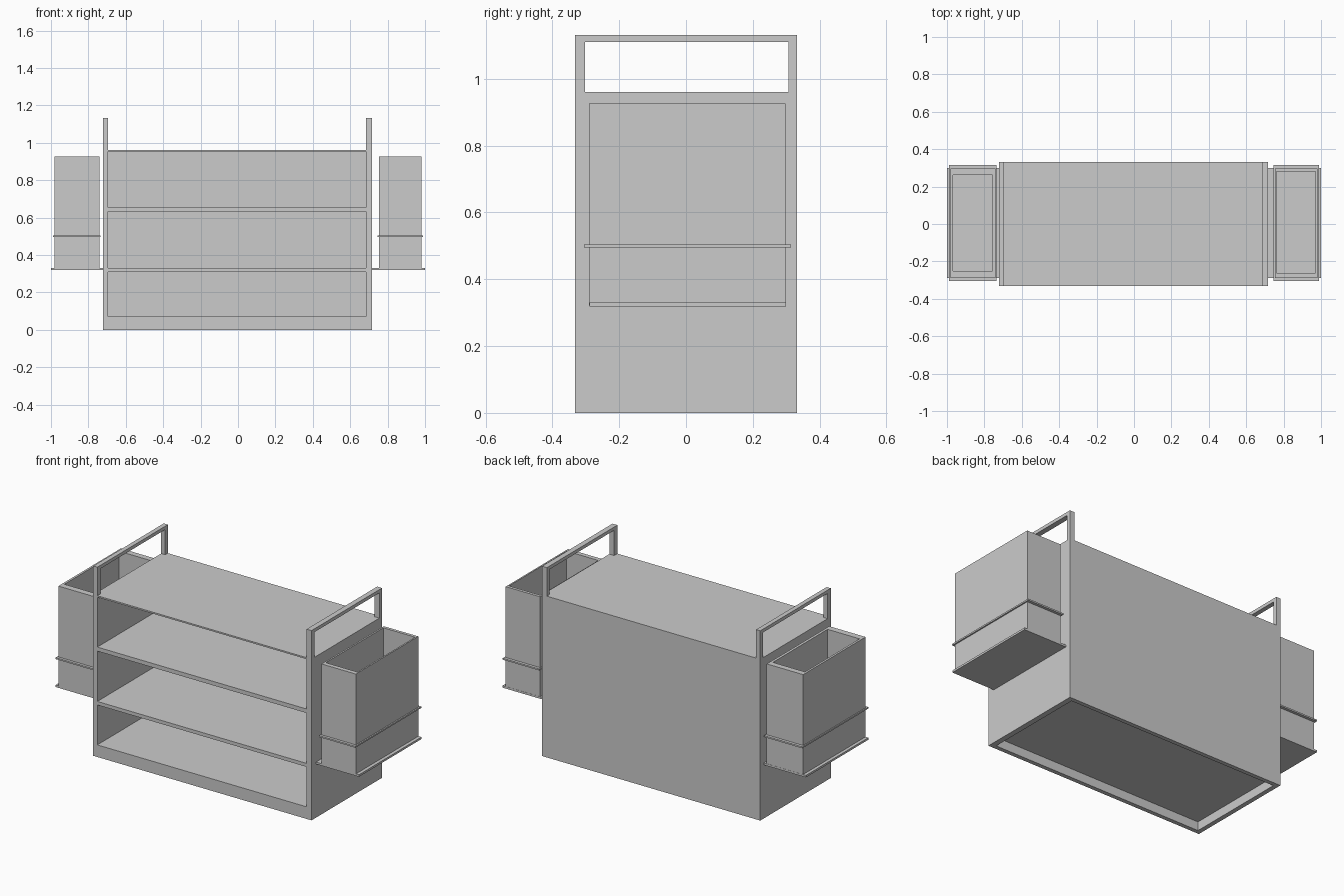
import bpy

if "Cube" in bpy.data.objects:
    bpy.data.objects.remove(bpy.data.objects["Cube"])

FACES = [(0, 3, 2, 1), (4, 5, 6, 7), (0, 1, 5, 4), (1, 2, 6, 5), (2, 3, 7, 6), (3, 0, 4, 7)]


def box(name, x, y, z):
    """Box from (min, max) ranges on each axis."""
    verts = [(x[i], y[j], z[k]) for k in (0, 1) for i, j in ((0, 0), (1, 0), (1, 1), (0, 1))]
    mesh = bpy.data.meshes.new(name)
    mesh.from_pydata(verts, [], FACES)
    ob = bpy.data.objects.new(name, mesh)
    bpy.context.collection.objects.link(ob)
    return ob


def carve(ob, *ranges):
    """Subtract a box from an object and bake the result."""
    cutter = box("cutter", *ranges)
    cutter.hide_render = True
    mod = ob.modifiers.new("cut", 'BOOLEAN')
    mod.operation = 'DIFFERENCE'
    mod.solver = 'EXACT'
    mod.object = cutter
    bpy.context.view_layer.update()
    deps = bpy.context.evaluated_depsgraph_get()
    mesh = bpy.data.meshes.new_from_object(ob.evaluated_get(deps))
    ob.modifiers.clear()
    ob.data = mesh
    bpy.data.objects.remove(cutter)


# Cart body with raised end panels
inner = (-0.695, 0.685)
body = box("cart_body", (-0.722, 0.717), (-0.332, 0.332), (0, 1.131))
carve(body, inner, (-0.5, 0.5), (0.961, 1.3))

# Handle openings through both end panels
carve(body, (-1, 1), (-0.302, 0.307), (0.961, 1.111))

# Front shelf compartments, back stays closed
for z in ((0.072, 0.31), (0.331, 0.631), (0.655, 0.952)):
    carve(body, inner, (-0.5, 0.312), z)

# Hollow underside
carve(body, inner, (-0.307, 0.307), (-0.1, 0.052))

# Bins: side, outer x, inner x, inner y, band x, tray x
BINS = [
    ("right", (0.753, 0.98), (0.763, 0.971), (-0.263, 0.28), (0.747, 0.988), (0.716, 1.0)),
    ("left", (-0.981, -0.741), (-0.968, -0.757), (-0.252, 0.263), (-0.988, -0.735), (-1.0, -0.721)),
]
for side, ox, ix, iy, bx, tx in BINS:
    oy = (-0.29, 0.298)
    # Open-topped bin
    bin_ob = box(side + "_bin", ox, oy, (0.322, 0.926))
    carve(bin_ob, ix, iy, (0.345, 1.2))
    # Retaining band around the bin
    band = box(side + "_band", bx, (-0.306, 0.315), (0.495, 0.504))
    carve(band, ox, oy, (0.4, 0.6))
    # Support tray fixed to the end panel
    box(side + "_tray", tx, (-0.289, 0.299), (0.319, 0.331))
